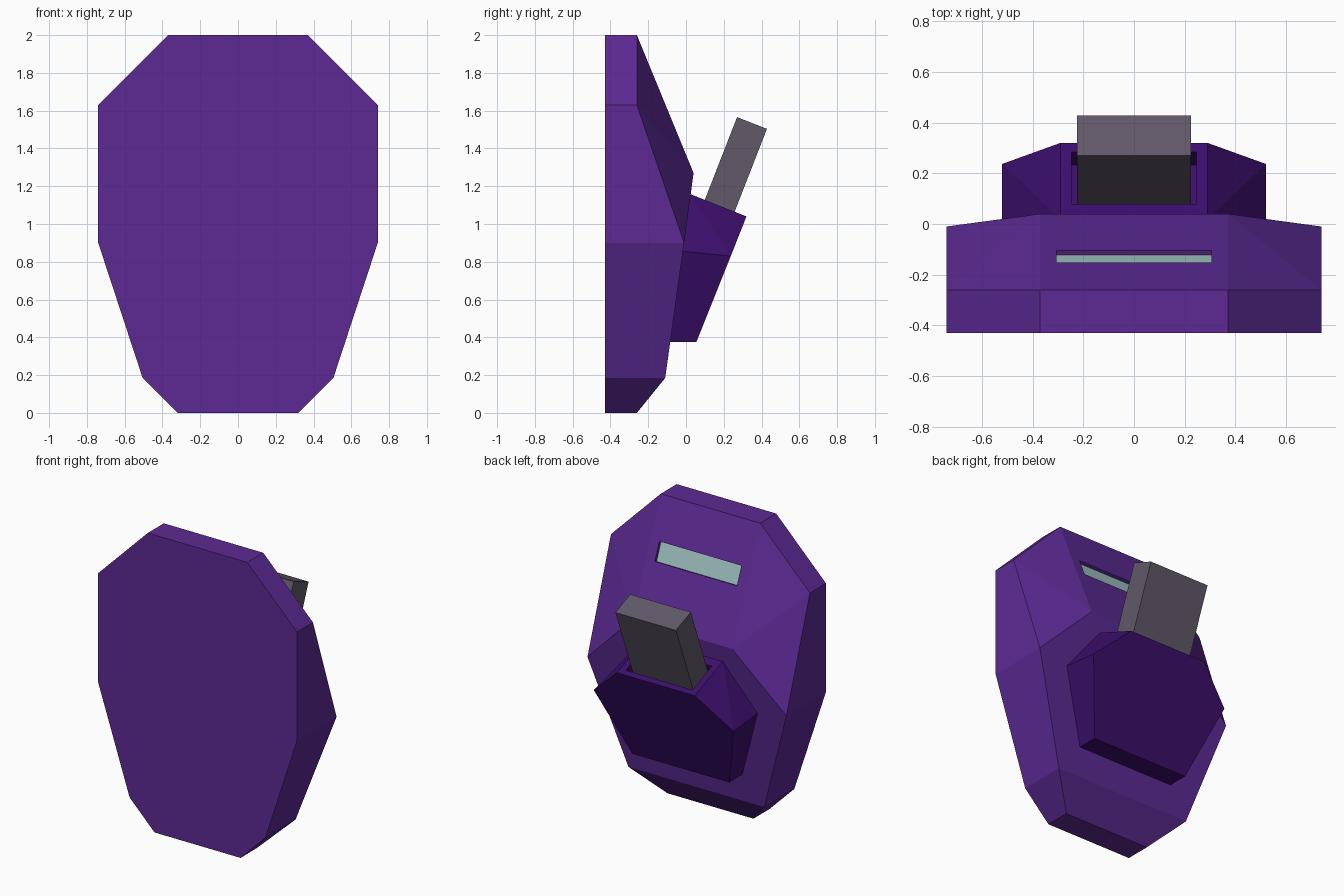
import bpy, bmesh
from math import radians
from mathutils import Matrix, Vector

if "Cube" in bpy.data.objects:
    bpy.data.objects.remove(bpy.data.objects["Cube"])


def material(name, rgb):
    m = bpy.data.materials.new(name)
    m.diffuse_color = (*rgb, 1)
    m.use_nodes = True
    m.node_tree.nodes["Principled BSDF"].inputs["Base Color"].default_value = m.diffuse_color
    return m


def finish(bm, name, mat):
    bmesh.ops.recalc_face_normals(bm, faces=bm.faces[:])
    me = bpy.data.meshes.new(name)
    bm.to_mesh(me)
    bm.free()
    ob = bpy.data.objects.new(name, me)
    bpy.context.collection.objects.link(ob)
    if mat:
        me.materials.append(mat)
    return ob


def mirrored_hull(name, points, mat):
    """Convex faceted block from right-hand corner points, mirrored in x."""
    bm = bmesh.new()
    for x, y, z in points:
        for s in (1, -1):
            bm.verts.new((s * x, y, z))
    bmesh.ops.convex_hull(bm, input=bm.verts[:])
    bmesh.ops.dissolve_limit(bm, angle_limit=radians(2),
                             verts=bm.verts[:], edges=bm.edges[:])
    return finish(bm, name, mat)


def tilted_box(name, origin, tilt, size, offset, mat=None):
    """Box in a frame tilted about x, shifted by offset within that frame."""
    frame = Matrix.Translation(origin) @ Matrix.Rotation(radians(tilt), 4, 'X')
    bm = bmesh.new()
    bmesh.ops.create_cube(bm, size=1, matrix=frame @ Matrix.Translation(offset)
                          @ Matrix.Diagonal((*size, 1)))
    return finish(bm, name, mat)


def cut(ob, cutter):
    cutter.hide_render = True
    mod = ob.modifiers.new("cut", 'BOOLEAN')
    mod.operation = 'DIFFERENCE'
    mod.solver = 'EXACT'
    mod.object = cutter
    bpy.context.view_layer.objects.active = ob
    bpy.ops.object.modifier_apply(modifier=mod.name)
    bpy.data.objects.remove(cutter)


purple = material("purple", (0.107, 0.023, 0.296))
dark_purple = material("dark_purple", (0.045, 0.0045, 0.15))
grey = material("grey", (0.12, 0.098, 0.14))
glass = material("pale_teal", (0.34, 0.53, 0.52))

# Main shell: flat front outline, faceted ridged back
front = [(0.37, 2.0), (0.74, 1.63), (0.74, 0.90), (0.505, 0.185), (0.32, 0.0)]
back = [(0.37, -0.26, 2.0), (0.74, -0.26, 1.63), (0.37, 0.04, 1.27),
        (0.74, -0.01, 0.90), (0.505, -0.11, 0.185), (0.32, -0.26, 0.0)]
shell = mirrored_hull("shell", [(x, -0.43, z) for x, z in front] + back, purple)

# Viewing slot and its inset window on the upper slope
slope = Vector((0, -0.129, 1.68))
cut(shell, tilted_box("slot_cutter", slope, 22.3, (0.61, 0.06, 0.126), (0, 0, 0)))
tilted_box("window", slope, 22.3, (0.61, 0.012, 0.126), (0, -0.0255, 0), glass)

# Grip mount on the back: six-sided block
mount = mirrored_hull("grip_mount", [
    (0.29, 0.32, 1.04), (0.52, 0.237, 0.83), (0.36, 0.055, 0.375),
    (0.29, 0.02, 1.159), (0.52, -0.025, 0.857), (0.36, -0.095, 0.375)], dark_purple)

# Socket in the mount and the grip standing in it
socket = Vector((0, 0.182, 1.095))
cut(mount, tilted_box("socket_cutter", socket, -21.6, (0.495, 0.22, 0.28), (0, 0, 0)))
tilted_box("grip", (0, 0.178, 1.095), -21.3, (0.45, 0.17, 0.612), (0, 0, 0.166), grey)
